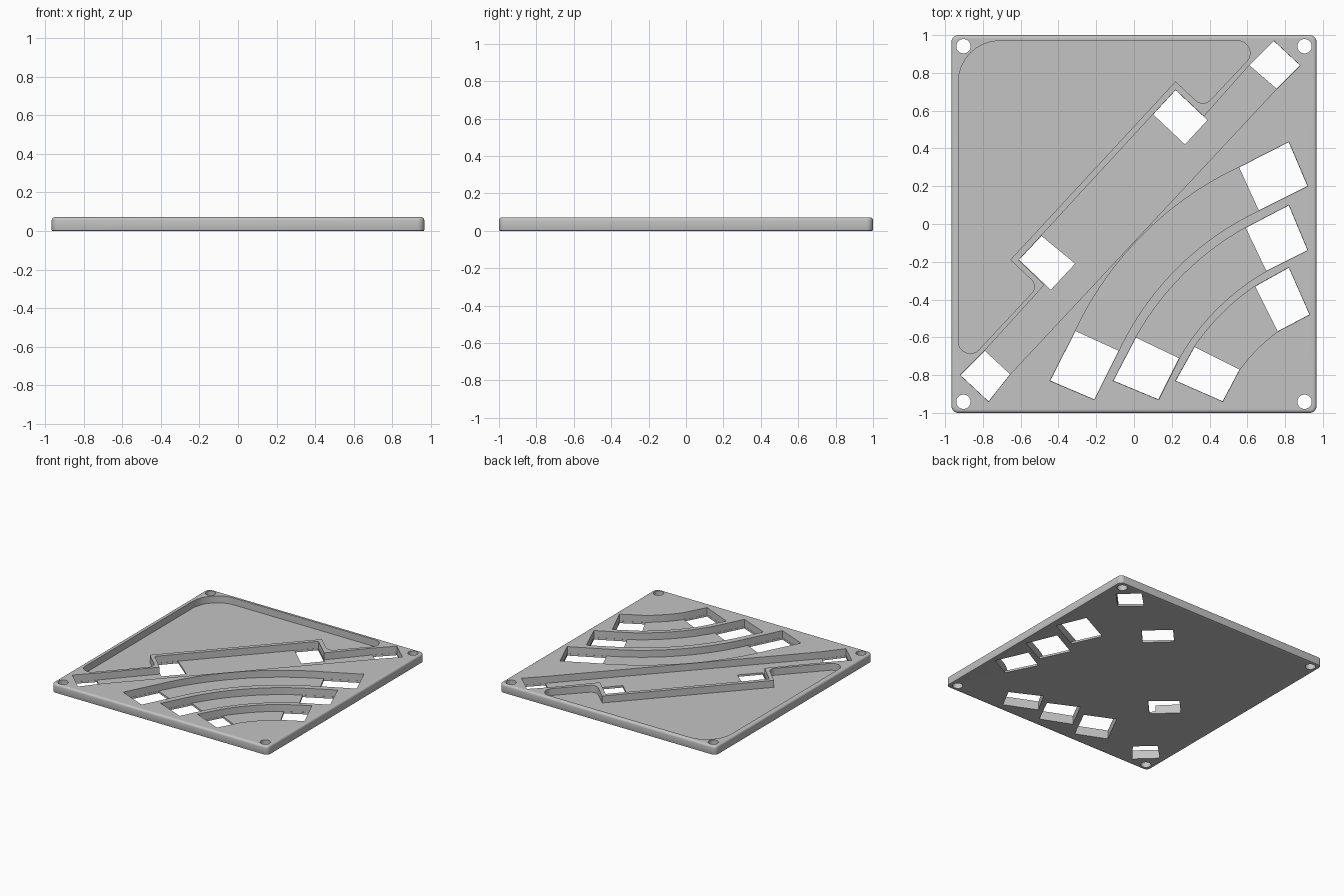
import bpy, bmesh, math
from mathutils import Vector
from mathutils.geometry import tessellate_polygon

if "Cube" in bpy.data.objects:
    bpy.data.objects.remove(bpy.data.objects["Cube"], do_unlink=True)

WIDTH, DEPTH, HEIGHT = 0.966, 1.0, 0.072
CORNER = 0.035
TOP_ROUND, FOOT_ROUND = 0.016, 0.006
FLOOR = 0.016
ARC_CENTRE = Vector((1.32, -1.33))

grey = bpy.data.materials.new("plain grey")
grey.use_nodes = True
grey.diffuse_color = (0.55, 0.55, 0.55, 1)
grey.node_tree.nodes["Principled BSDF"].inputs["Base Color"].default_value = grey.diffuse_color


def vectors(*points):
    return [Vector(p) for p in points]


def rounded(corners, steps=8):
    """Outline from (x, y, radius) corners, each rounded by its radius."""
    out = []
    for i, (x, y, r) in enumerate(corners):
        p = Vector((x, y))
        if r == 0:
            out.append(p)
            continue
        a = (Vector(corners[i - 1][:2]) - p).normalized()
        b = (Vector(corners[(i + 1) % len(corners)][:2]) - p).normalized()
        half = a.angle(b) / 2
        centre = p + (a + b).normalized() * r / math.sin(half)
        start = p + a * r / math.tan(half) - centre
        end = p + b * r / math.tan(half) - centre
        sweep = math.pi - 2 * half
        for k in range(steps + 1):
            t = sweep * k / steps
            out.append(centre + (start * math.sin(sweep - t) + end * math.sin(t)) / math.sin(sweep))
    return out


def circle(x, y, r, n=32):
    return [Vector((x + r * math.cos(math.tau * k / n), y + r * math.sin(math.tau * k / n)))
            for k in range(n)]


def arc(start, end, n=32):
    """Arc about the shared centre from one point to another."""
    a, b = start - ARC_CENTRE, end - ARC_CENTRE
    t0, t1 = math.atan2(a.y, a.x), math.atan2(b.y, b.x)
    return [ARC_CENTRE + a.length * Vector((math.cos(t), math.sin(t)))
            for t in (t0 + (t1 - t0) * k / n for k in range(n + 1))]


def flip(p):
    """Mirror a point across the diagonal through the arc centre."""
    d = p - ARC_CENTRE
    return ARC_CENTRE + Vector((-d.y, -d.x))


def shrink(points):
    """Pull a window just inside its channel."""
    mid = sum(points, Vector((0, 0))) / len(points)
    return [mid + (p - mid) * 0.99 for p in points]


def sheet(bm, z, outline, holes):
    """Flat face at height z with holes left open."""
    loops = [[Vector((p.x, p.y, 0)) for p in loop] for loop in [outline] + holes]
    verts = [bm.verts.new((p.x, p.y, z)) for loop in loops for p in loop]
    for tri in tessellate_polygon(loops):
        bm.faces.new([verts[i] for i in tri])


def wall(bm, low, z0, high, z1):
    """Band of quads between two outlines of equal length."""
    a = [bm.verts.new((p.x, p.y, z0)) for p in low]
    b = [bm.verts.new((p.x, p.y, z1)) for p in high]
    for i in range(len(a)):
        bm.faces.new((a[i - 1], a[i], b[i], b[i - 1]))


def plate_outline(inset):
    w, d, r = WIDTH - inset, DEPTH - inset, CORNER - inset
    return rounded([(-w, -d, r), (w, -d, r), (w, d, r), (-w, d, r)])


# Large corner pocket with two notches
pocket = rounded([(-0.93, 0.97, 0.22), (-0.93, -0.782, 0.063), (-0.507, -0.329, 0.05),
                  (-0.655, -0.19, 0), (0.22, 0.755, 0), (0.367, 0.617, 0.055), (0.70, 0.97, 0.065)])

# Straight diagonal channel, widened between the two middle windows
channel = vectors(
    (0.74, 0.97), (0.61, 0.84), (0.37, 0.57), (0.22, 0.71), (-0.61, -0.19), (-0.475, -0.323),
    (-0.79, -0.67), (-0.92, -0.80), (-0.77, -0.94), (-0.655, -0.795), (0.755, 0.715), (0.88, 0.84))
channel_windows = [
    vectors((0.74, 0.97), (0.61, 0.84), (0.755, 0.715), (0.88, 0.84)),
    vectors((0.22, 0.71), (0.10, 0.58), (0.27, 0.42), (0.39, 0.55)),
    vectors((-0.49, -0.062), (-0.61, -0.19), (-0.44, -0.35), (-0.31, -0.21)),
    vectors((-0.79, -0.67), (-0.92, -0.80), (-0.77, -0.94), (-0.655, -0.795))]

# Each recess is an outline with the windows in its floor
recesses = [(pocket, []), (channel, [shrink(w) for w in channel_windows])]

# Three curved channels, each with a window at both ends
for upper in (vectors((0.555, 0.30), (0.82, 0.435), (0.92, 0.20), (0.66, 0.07)),
              vectors((0.59, -0.02), (0.82, 0.10), (0.92, -0.14), (0.70, -0.25)),
              vectors((0.64, -0.33), (0.82, -0.23), (0.93, -0.48), (0.76, -0.57))):
    lower = [flip(p) for p in upper]
    outline = (arc(upper[0], lower[0]) + lower[1:3]
               + arc(lower[3], upper[3]) + [upper[2], upper[1]])
    recesses.append((outline, [shrink(upper), shrink(lower)]))

screw_holes = [circle(sx * 0.903, sy * 0.941, 0.038) for sx in (-1, 1) for sy in (-1, 1)]
windows = [w for outline, openings in recesses for w in openings]

bm = bmesh.new()

# Outer side with rounded rims, as (inset, height) layers
layers = []
for k in range(3):
    t = math.pi / 2 * k / 2
    layers.append((FOOT_ROUND * (1 - math.sin(t)), FOOT_ROUND * (1 - math.cos(t))))
for k in range(5):
    t = math.pi / 2 * k / 4
    layers.append((TOP_ROUND * (1 - math.cos(t)), HEIGHT - TOP_ROUND * (1 - math.sin(t))))
for (inset0, z0), (inset1, z1) in zip(layers, layers[1:]):
    wall(bm, plate_outline(inset0), z0, plate_outline(inset1), z1)

# Top and underside
sheet(bm, HEIGHT, plate_outline(TOP_ROUND), [outline for outline, openings in recesses] + screw_holes)
sheet(bm, 0, plate_outline(FOOT_ROUND), windows + screw_holes)

# Recess walls and floors, then the through openings
for outline, openings in recesses:
    wall(bm, outline, FLOOR, outline, HEIGHT)
    sheet(bm, FLOOR, outline, openings)
for window in windows:
    wall(bm, window, 0, window, FLOOR)
for hole in screw_holes:
    wall(bm, hole, 0, hole, HEIGHT)

bmesh.ops.remove_doubles(bm, verts=bm.verts[:], dist=0.00001)
bmesh.ops.recalc_face_normals(bm, faces=bm.faces[:])
mesh = bpy.data.meshes.new("base_plate")
bm.to_mesh(mesh)
bm.free()
mesh.materials.append(grey)
plate = bpy.data.objects.new("base_plate", mesh)
bpy.context.collection.objects.link(plate)

bpy.ops.object.select_all(action='DESELECT')
plate.select_set(True)
bpy.context.view_layer.objects.active = plate
bpy.ops.object.shade_smooth_by_angle(angle=math.radians(30))
